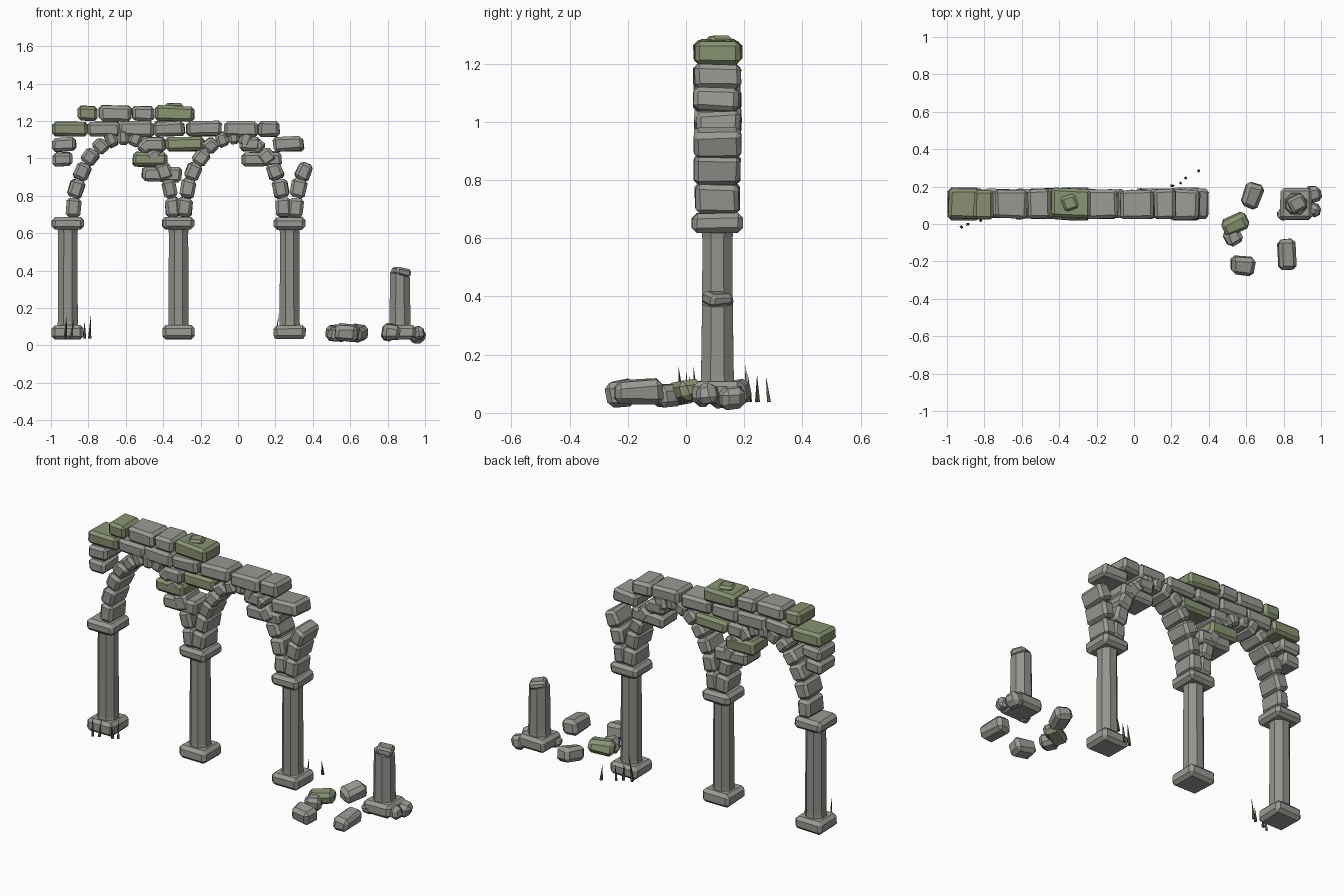
import bpy, bmesh, math, random
from mathutils import Matrix, Euler, Vector

if "Cube" in bpy.data.objects:
    bpy.data.objects.remove(bpy.data.objects["Cube"])

random.seed(7)
YC = 0.108          # centre line of the wall
COLS = [-0.91, -0.318, 0.276, 0.866]


def material(name, rgb):
    m = bpy.data.materials.new(name)
    m.diffuse_color = (*rgb, 1)
    m.use_nodes = True
    m.node_tree.nodes["Principled BSDF"].inputs["Base Color"].default_value = m.diffuse_color
    return m


STONE = material("grey_stone", (0.33, 0.32, 0.295))
SHAFT = material("column_stone", (0.30, 0.29, 0.265))
MOSS = material("mossy_stone", (0.25, 0.29, 0.17))
GRASS = material("dark_grass", (0.09, 0.11, 0.06))


def finish(bm, name, mat):
    bmesh.ops.recalc_face_normals(bm, faces=bm.faces)
    me = bpy.data.meshes.new(name)
    bm.to_mesh(me)
    bm.free()
    me.materials.append(mat)
    ob = bpy.data.objects.new(name, me)
    bpy.context.collection.objects.link(ob)
    return ob


def stone(name, loc, size, rot=(0, 0, 0), mat=STONE, jit=0.005, bev=0.016):
    """Chamfered, slightly irregular block; rot in degrees."""
    bm = bmesh.new()
    bmesh.ops.create_cube(bm, size=1)
    for v in bm.verts:
        v.co = Vector([c * s + random.uniform(-jit, jit) for c, s in zip(v.co, size)])
    bmesh.ops.bevel(bm, geom=bm.edges[:], offset=bev, segments=1,
                    affect='EDGES', clamp_overlap=True)
    e = Euler([math.radians(a) for a in rot])
    bm.transform(Matrix.Translation(loc) @ e.to_matrix().to_4x4())
    return finish(bm, name, mat)


def shaft(name, x, rings, jag=0.0):
    """Eight-sided lathe shaft; the top ring may be broken unevenly."""
    bm = bmesh.new()
    loops = []
    for k, (z, r) in enumerate(rings):
        loop = []
        for i in range(8):
            a = math.radians(22.5 + 45 * i)
            dz = jag * math.cos(a) if k == len(rings) - 1 else 0
            loop.append(bm.verts.new((x + r * math.cos(a), YC + r * math.sin(a), z + dz)))
        loops.append(loop)
    for lo, hi in zip(loops, loops[1:]):
        for i in range(8):
            j = (i + 1) % 8
            bm.faces.new((lo[i], lo[j], hi[j], hi[i]))
    bm.faces.new(loops[0])
    bm.faces.new(loops[-1])
    return finish(bm, name, SHAFT)


# Columns: base, shaft, capital
for i, x in enumerate(COLS):
    stone(f"column_base_{i}", (x, YC, 0.07), (0.17, 0.17, 0.075), jit=0.003, bev=0.018)
    if i < 3:
        shaft(f"column_shaft_{i}", x, [(0.09, 0.062), (0.125, 0.058), (0.6, 0.056), (0.635, 0.061)])
        stone(f"column_capital_{i}", (x, YC, 0.653), (0.17, 0.175, 0.066), jit=0.003, bev=0.018)
shaft("broken_shaft", COLS[3], [(0.09, 0.064), (0.125, 0.061), (0.378, 0.057)], jag=-0.015)
stone("broken_shaft_top", (0.872, YC, 0.393), (0.09, 0.085, 0.045), (4, 10, 25), SHAFT, bev=0.012)

# Arches: thirteen stones on a half ellipse, the third arch has collapsed
for k in range(3):
    cx = (COLS[k] + COLS[k + 1]) / 2
    for i in range(13 if k < 2 else 3):
        t = math.pi * (i + 0.5) / 13
        p = (cx - 0.266 * math.cos(t), YC, 0.685 + 0.43 * math.sin(t))
        tx, tz = 0.266 * math.sin(t), 0.43 * math.cos(t)
        length = math.hypot(tx, tz) * math.pi / 13 * 0.99
        tilt = -math.degrees(math.atan2(tz, tx)) + random.uniform(-3, 3)
        stone(f"arch_{k}_stone_{i}", p, (length, random.uniform(0.148, 0.16), 0.08),
              (0, tilt, 0))

# Wall courses: (centre z, height, [(x from, x to, mossy)])
COURSES = [
    (0.915, 0.078, [(-0.51, -0.30, 0)]),
    (0.995, 0.075, [(-0.99, -0.885, 0), (-0.565, -0.375, 1), (0.02, 0.23, 0)]),
    (1.075, 0.075, [(-0.99, -0.865, 0), (-0.50, -0.39, 0), (-0.385, -0.18, 1),
                    (0.01, 0.12, 0), (0.19, 0.35, 0)]),
    (1.157, 0.08, [(-0.99, -0.805, 1), (-0.80, -0.63, 0), (-0.635, -0.45, 0),
                   (-0.45, -0.285, 0), (-0.275, -0.09, 0), (-0.075, 0.105, 0),
                   (0.108, 0.222, 0)]),
    (1.24, 0.078, [(-0.857, -0.75, 1), (-0.742, -0.57, 0), (-0.568, -0.447, 0),
                   (-0.443, -0.235, 1)]),
]
for c, (z, h, blocks) in enumerate(COURSES):
    for i, (a, b, mossy) in enumerate(blocks):
        stone(f"course_{c}_block_{i}", ((a + b) / 2, YC + random.uniform(-0.004, 0.004), z),
              (b - a, random.uniform(0.15, 0.162), h),
              [random.uniform(-2, 2) for _ in range(3)], MOSS if mossy else STONE)
stone("top_moss_lump", (-0.345, 0.115, 1.282), (0.08, 0.08, 0.03), (3, 0, 20), MOSS, bev=0.013)

# Fallen rubble: location, size, rotation, mossy
RUBBLE = [
    ((0.63, 0.15, 0.065), (0.10, 0.13, 0.085), (8, 12, -18), 0),
    ((0.54, 0.0, 0.075), (0.14, 0.085, 0.08), (10, -5, 25), 1),
    ((0.53, -0.065, 0.06), (0.09, 0.08, 0.075), (5, 8, 30), 0),
    ((0.583, -0.225, 0.068), (0.125, 0.10, 0.085), (6, 6, -5), 0),
    ((0.815, -0.165, 0.07), (0.095, 0.165, 0.08), (2, 5, 3), 0),
    ((0.957, 0.16, 0.05), (0.075, 0.085, 0.07), (8, 12, 15), 0),
    ((0.962, 0.075, 0.065), (0.065, 0.07, 0.07), (10, -8, -20), 0),
    ((0.80, 0.055, 0.055), (0.07, 0.06, 0.06), (5, 15, 10), 0),
]
for i, (p, s, r, mossy) in enumerate(RUBBLE):
    stone(f"rubble_{i}", p, s, r, MOSS if mossy else STONE, jit=0.008, bev=0.02)

# Grass blades
BLADES = [(-0.92, -0.02, 0.12), (-0.885, 0.0, 0.10), (-0.82, 0.015, 0.09), (-0.79, 0.03, 0.12),
          (0.21, 0.205, 0.13), (0.25, 0.215, 0.10), (0.28, 0.245, 0.09), (0.345, 0.28, 0.085)]
for i, (x, y, h) in enumerate(BLADES):
    bm = bmesh.new()
    bmesh.ops.create_cone(bm, cap_ends=True, segments=4, radius1=0.009, radius2=0.0005, depth=h)
    lean = Euler((random.uniform(-0.1, 0.1), random.uniform(-0.1, 0.1), i))
    bm.transform(Matrix.Translation((x, y, 0.037 + h / 2)) @ lean.to_matrix().to_4x4())
    finish(bm, f"grass_blade_{i}", GRASS)
